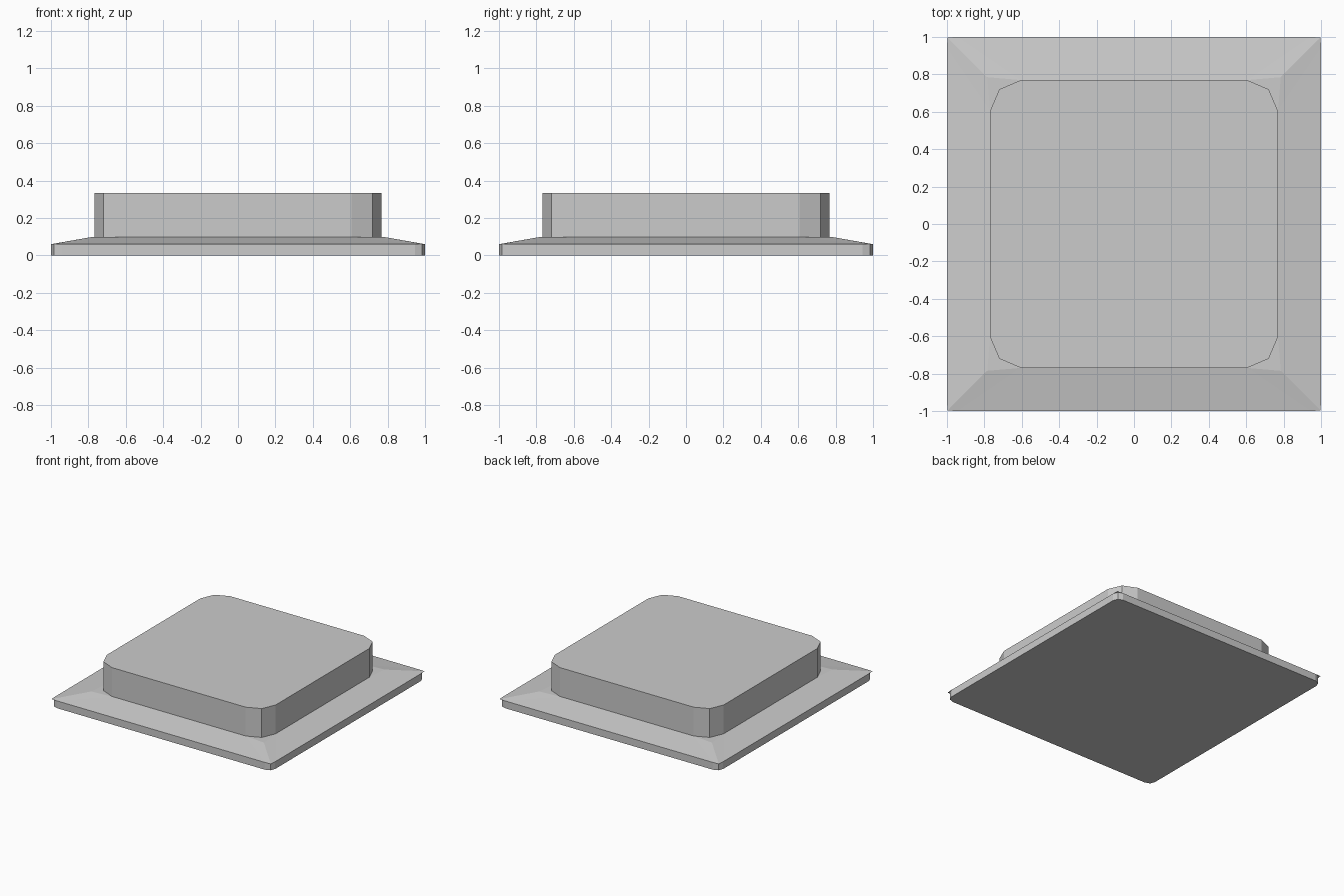
import bpy, bmesh

if "Cube" in bpy.data.objects:
    bpy.data.objects.remove(bpy.data.objects["Cube"])


def ring(bm, half, start, corner, z):
    """Square outline with three points per corner."""
    pts = []
    x, y = 1, 1
    base = [(half, start), (corner, corner), (start, half)]
    for turn in range(4):
        for px, py in base:
            for _ in range(turn):
                px, py = -py, px
            pts.append(bm.verts.new((px, py, z)))
    return pts


def stack(name, levels):
    """Loft a capped solid through a list of outlines."""
    bm = bmesh.new()
    rings = [ring(bm, *lv) for lv in levels]
    for low, high in zip(rings, rings[1:]):
        n = len(low)
        for i in range(n):
            j = (i + 1) % n
            bm.faces.new((low[i], low[j], high[j], high[i]))
    bm.faces.new(rings[0][::-1])
    bm.faces.new(rings[-1])
    mesh = bpy.data.meshes.new(name)
    bm.to_mesh(mesh)
    bm.free()
    obj = bpy.data.objects.new(name, mesh)
    bpy.context.collection.objects.link(obj)
    return obj


# Thin base slab with a sloped shoulder
stack("base_plinth", [
    (1.0, 0.945, 0.985, 0.0),
    (1.0, 0.945, 0.985, 0.06),
    (1.0, 0.945, 0.997, 0.06),
    (0.77, 0.61, 0.785, 0.098),
])

# Raised block with faceted corners
stack("raised_block", [
    (0.768, 0.608, 0.72, 0.098),
    (0.768, 0.608, 0.72, 0.335),
])
